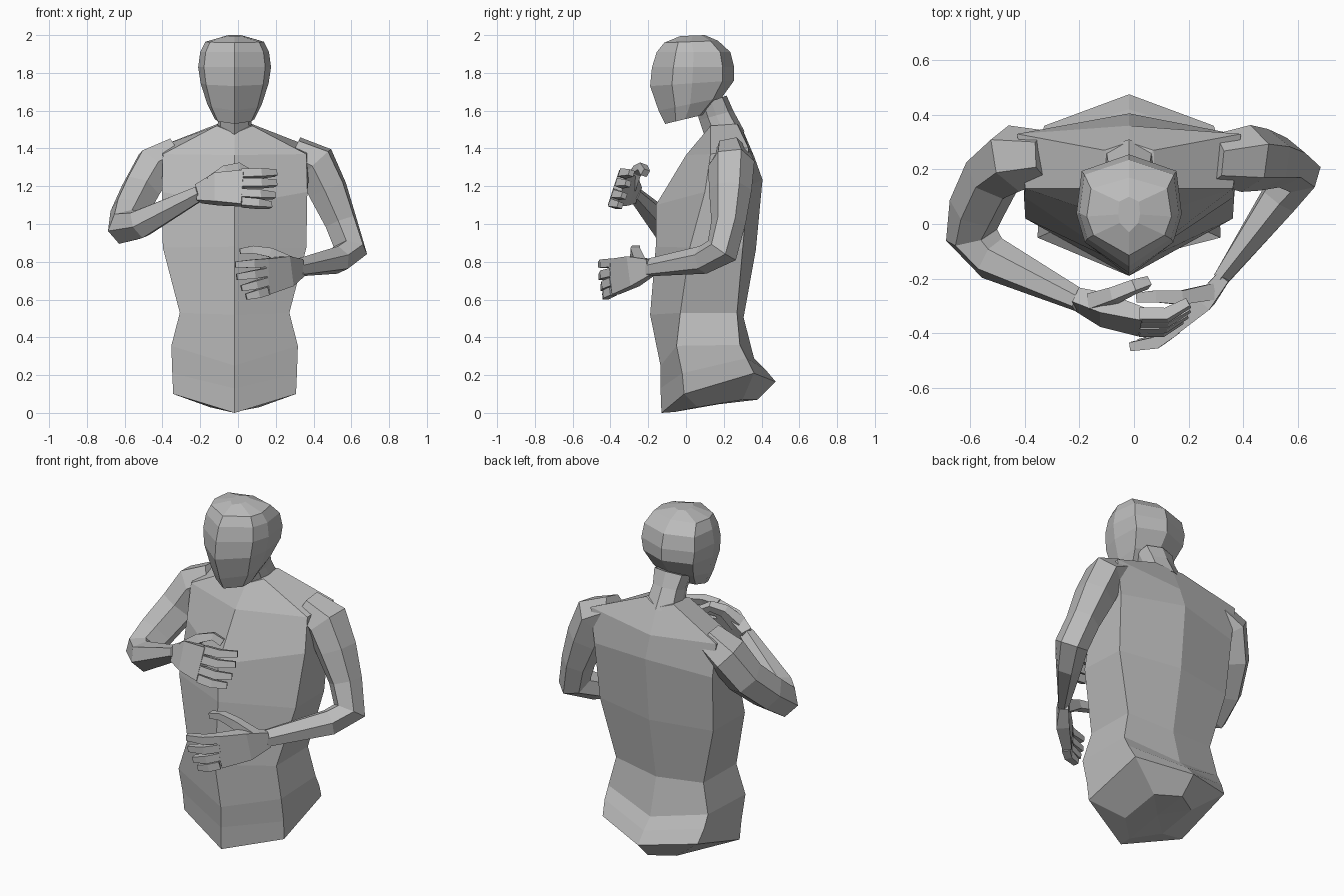
import bpy, bmesh, math
from mathutils import Vector

cube = bpy.data.objects.get("Cube")
if cube:
    bpy.data.objects.remove(cube)

grey = bpy.data.materials.new("plain_grey")
grey.use_nodes = True
colour = (0.5, 0.5, 0.5, 1)
grey.diffuse_color = colour
grey.node_tree.nodes["Principled BSDF"].inputs["Base Color"].default_value = colour

MIDLINE = -0.018


def loft(name, rings):
    """Skin a list of equal-sized rings and close both ends."""
    bm = bmesh.new()
    loops = [[bm.verts.new(p) for p in ring] for ring in rings]
    for low, high in zip(loops, loops[1:]):
        for i in range(len(low)):
            j = (i + 1) % len(low)
            bm.faces.new((low[i], low[j], high[j], high[i]))
    for end in (loops[0], loops[-1]):
        middle = sum((v.co for v in end), Vector()) / len(end)
        hub = bm.verts.new(middle)
        for i in range(len(end)):
            bm.faces.new((end[i], end[(i + 1) % len(end)], hub))
    bmesh.ops.recalc_face_normals(bm, faces=bm.faces)
    mesh = bpy.data.meshes.new(name)
    bm.to_mesh(mesh)
    bm.free()
    mesh.materials.append(grey)
    obj = bpy.data.objects.new(name, mesh)
    bpy.context.collection.objects.link(obj)


def mirrored(half):
    """Complete a half ring that runs from front centre to back centre."""
    full = half + [(-x, y, z) for x, y, z in half[-2:0:-1]]
    return [(x + MIDLINE, y, z) for x, y, z in full]


def oval(front, back, width, z_front, z_back):
    """Faceted head or neck ring, tilted between front and back heights."""
    half = []
    for side, depth in ((0, 0), (.84, .26), (1, .5), (.9, .86), (0, 1)):
        half.append((side * width, front + (back - front) * depth,
                     z_front + (z_back - z_front) * depth))
    return mirrored(half)


def tube(name, path, axis, sides):
    """Limb along (x, y, z, half width, half height) stations."""
    points = [Vector(p[:3]) for p in path]
    axis = Vector(axis)
    rings = []
    for i, point in enumerate(points):
        before, after = points[max(i - 1, 0)], points[min(i + 1, len(points) - 1)]
        along = (after - before).normalized()
        across = along.cross(axis).normalized()
        upward = across.cross(along)
        width, height = path[i][3:]
        ring = []
        for k in range(sides):
            a = math.tau * (k + .5) / sides
            grow = 1 / math.cos(math.pi / sides)
            ring.append(point + grow * (across * width * math.cos(a)
                                        + upward * height * math.sin(a)))
        rings.append(ring)
    loft(name, rings)


# Torso: front (y, z), front side (x, y, z), back side (x, y, z), back (y, z)
torso = [
    ((-.06, .005), (.13, .06, .03), (.13, .3, .07), (.38, .07)),
    ((-.13, 0), (.325, -.01, .1), (.31, .36, .21), (.475, .165)),
    ((-.135, .13), (.33, -.02, .21), (.325, .32, .29), (.42, .23)),
    ((-.135, .25), (.335, -.05, .355), (.325, .285, .36), (.36, .29)),
    ((-.19, .52), (.29, -.03, .53), (.285, .27, .53), (.305, .505)),
    ((-.16, .88), (.38, .02, .875), (.37, .3, .87), (.37, .865)),
    ((-.16, 1.1), (.385, .1, 1.17), (.385, .33, 1.2), (.405, 1.235)),
    ((0, 1.365), (.38, .13, 1.37), (.41, .33, 1.405), (.36, 1.36)),
    ((.1, 1.48), (.095, .13, 1.52), (.09, .27, 1.53), (.3, 1.5)),
]
loft("torso", [mirrored([(0, *f), s, b, (0, *r)]) for f, s, b, r in torso])

# Neck and head
loft("neck", [oval(.1, .31, .095, 1.46, 1.49),
              oval(.07, .25, .085, 1.55, 1.6),
              oval(.05, .215, .1, 1.62, 1.68)])
loft("head", [oval(-.11, .1, .105, 1.53, 1.58),
              oval(-.145, .19, .145, 1.6, 1.67),
              oval(-.19, .255, .18, 1.73, 1.76),
              oval(-.18, .255, .193, 1.83, 1.83),
              oval(-.155, .235, .182, 1.91, 1.91),
              oval(-.115, .17, .155, 1.96, 1.97),
              oval(-.03, .1, .04, 1.995, 2)])


def arm(name, path):
    """Six-sided arm whose sections follow the plane of the elbow bend."""
    shoulder, elbow, wrist = (Vector(path[i][:3]) for i in (1, 4, -1))
    plane = (elbow - shoulder).cross(wrist - elbow).normalized()
    tube(name, path, plane, 6)


arm("left_arm", [(.29, .24, 1.38, .08, .08), (.41, .24, 1.32, .11, .1),
                 (.475, .235, 1.18, .1, .095), (.545, .225, 1.01, .08, .08),
                 (.595, .19, .86, .08, .08), (.53, .09, .81, .065, .065),
                 (.32, -.2, .77, .045, .025)])
arm("right_arm", [(-.32, .25, 1.38, .08, .08), (-.44, .24, 1.31, .11, .1),
                  (-.515, .185, 1.18, .095, .095), (-.575, .06, 1.06, .09, .09),
                  (-.595, -.04, .985, .085, .085), (-.52, -.125, 1, .07, .075),
                  (-.2, -.28, 1.165, .035, .04)])


def hand(side, palm, thumb, knuckle, bend, tip, lean, rows):
    """Palm, thumb and four fingers; rows hold knuckle height, drop, reach."""
    up = (0, lean, 1)
    tube(side + "_palm", palm, up, 4)
    tube(side + "_thumb", thumb, up, 4)
    for number, (height, drop, reach) in enumerate(rows):
        base = Vector((*knuckle, height))
        shift = lean * (height - palm[-1][2])
        path = []
        for spot, fall, size in ((knuckle, 0, .022), (bend, .5, .022), (tip, 1, .016)):
            place = base.lerp(Vector((*spot, height)), reach)
            path.append((place.x, place.y + shift, height - drop * fall, size, size))
        tube(f"{side}_finger_{number + 1}", path, up, 4)


hand("left",
     [(.33, -.19, .77, .025, .045), (.26, -.28, .75, .035, .08),
      (.14, -.385, .72, .025, .095)],
     [(.28, -.25, .79, .03, .035), (.17, -.27, .85, .025, .025),
      (.08, -.265, .865, .022, .02), (.01, -.27, .855, .018, .015)],
     (.15, -.385), (.08, -.435), (-.015, -.45), 0,
     [(.795, .01, 1), (.745, .025, .95), (.695, .035, .8), (.645, .03, .65)])
hand("right",
     [(-.21, -.275, 1.16, .03, .045), (-.11, -.315, 1.185, .04, .08),
      (.03, -.36, 1.19, .025, .095)],
     [(-.14, -.29, 1.21, .03, .04), (-.07, -.26, 1.28, .025, .025),
      (0, -.23, 1.3, .022, .02), (.05, -.215, 1.27, .018, .02)],
     (.02, -.36), (.12, -.36), (.2, -.315), .35,
     [(1.265, -.005, 1), (1.215, 0, 1), (1.16, .01, .95), (1.115, .015, .85)])
